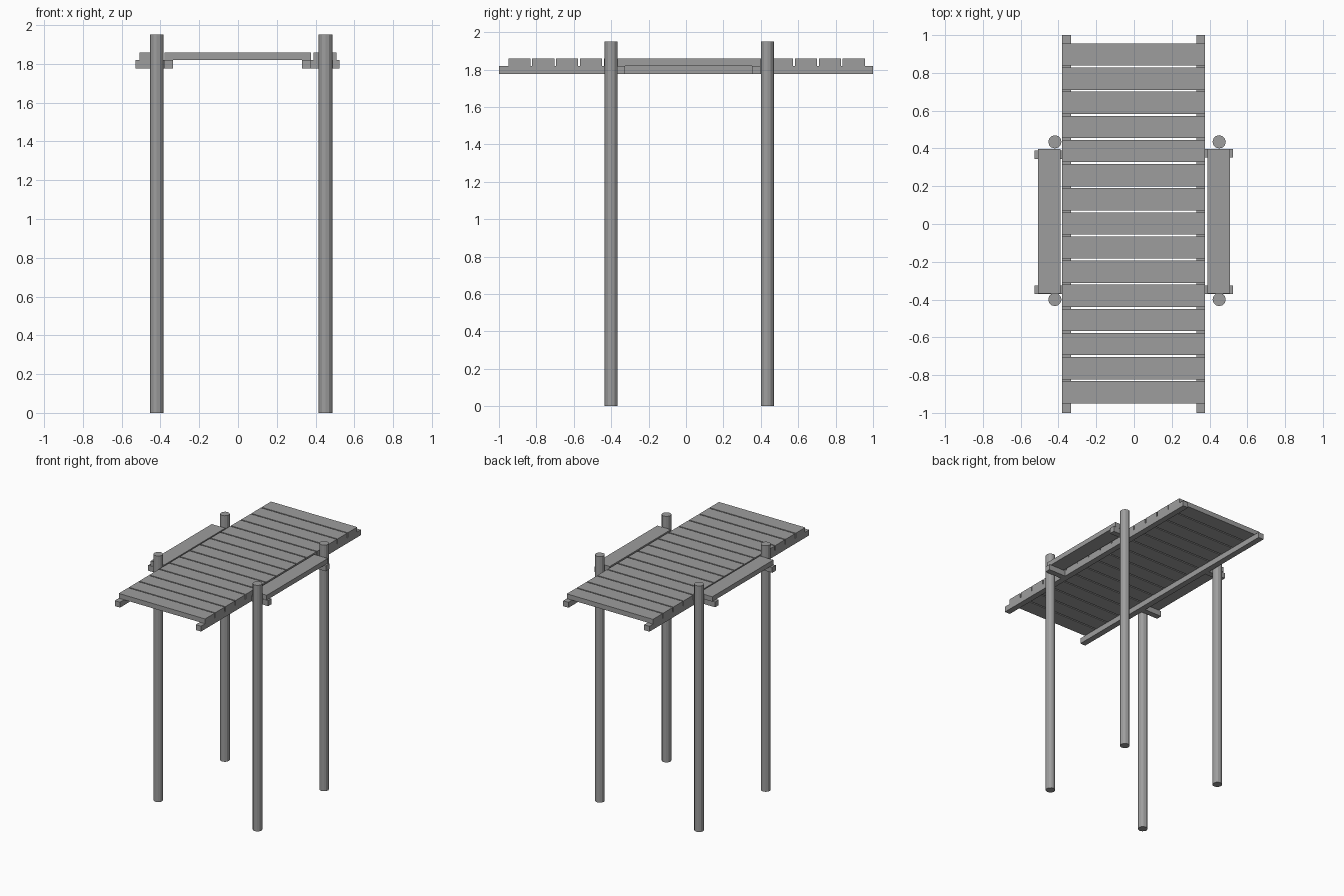
import bpy
import bmesh
from mathutils import Matrix, Vector

cube = bpy.data.objects.get("Cube")
if cube:
    bpy.data.objects.remove(cube, do_unlink=True)

# Single weathered grey for all timber
GREY = (0.34, 0.34, 0.34, 1)
timber = bpy.data.materials.new("grey_timber")
timber.use_nodes = True
timber.diffuse_color = GREY
timber.node_tree.nodes["Principled BSDF"].inputs["Base Color"].default_value = GREY


def finish(name, bm):
    mesh = bpy.data.meshes.new(name)
    bm.to_mesh(mesh)
    bm.free()
    mesh.materials.append(timber)
    obj = bpy.data.objects.new(name, mesh)
    bpy.context.collection.objects.link(obj)
    return obj


def box(name, x, y, z):
    """Box spanning the (low, high) pair on each axis."""
    lo, hi = (Vector(corner) for corner in zip(x, y, z))
    bm = bmesh.new()
    bmesh.ops.create_cube(bm, size=1)
    bmesh.ops.scale(bm, vec=hi - lo, verts=bm.verts)
    bmesh.ops.translate(bm, vec=(lo + hi) / 2, verts=bm.verts)
    return finish(name, bm)


def post(name, x, y, radius=0.035, height=1.95):
    bm = bmesh.new()
    bmesh.ops.create_cone(bm, cap_ends=True, segments=12, radius1=radius,
                          radius2=radius, depth=height,
                          matrix=Matrix.Translation((x, y, height / 2)))
    return finish(name, bm)


BEAM_Z = (1.777, 1.82)
PLANK_Z = (1.82, 1.858)

# Four round posts
for side, x in (("right", -0.419), ("left", 0.451)):
    for end, y in (("front", -0.40), ("back", 0.435)):
        post(f"{end}_{side}_post", x, y)

# Long beams under the deck
box("right_beam", (-0.38, -0.334), (-1, 1), BEAM_Z)
box("left_beam", (0.33, 0.376), (-1, 1), BEAM_Z)

# Deck planks with narrow gaps
COUNT, PITCH, WIDTH = 15, 0.1277, 0.118
for i in range(COUNT):
    y = -0.95 + i * PITCH
    box(f"deck_plank_{i + 1}", (-0.38, 0.376), (y, y + WIDTH), PLANK_Z)

# Side planks, each resting on two short brackets
for side, plank_x, bracket_x, back_y in (
        ("right", (-0.509, -0.39), (-0.528, -0.38), 0.39),
        ("left", (0.39, 0.509), (0.376, 0.523), 0.397)):
    box(f"{side}_side_plank", plank_x, (-0.367, 0.398), PLANK_Z)
    box(f"{side}_front_bracket", bracket_x, (-0.37, -0.325), BEAM_Z)
    box(f"{side}_back_bracket", bracket_x, (back_y - 0.045, back_y), BEAM_Z)
